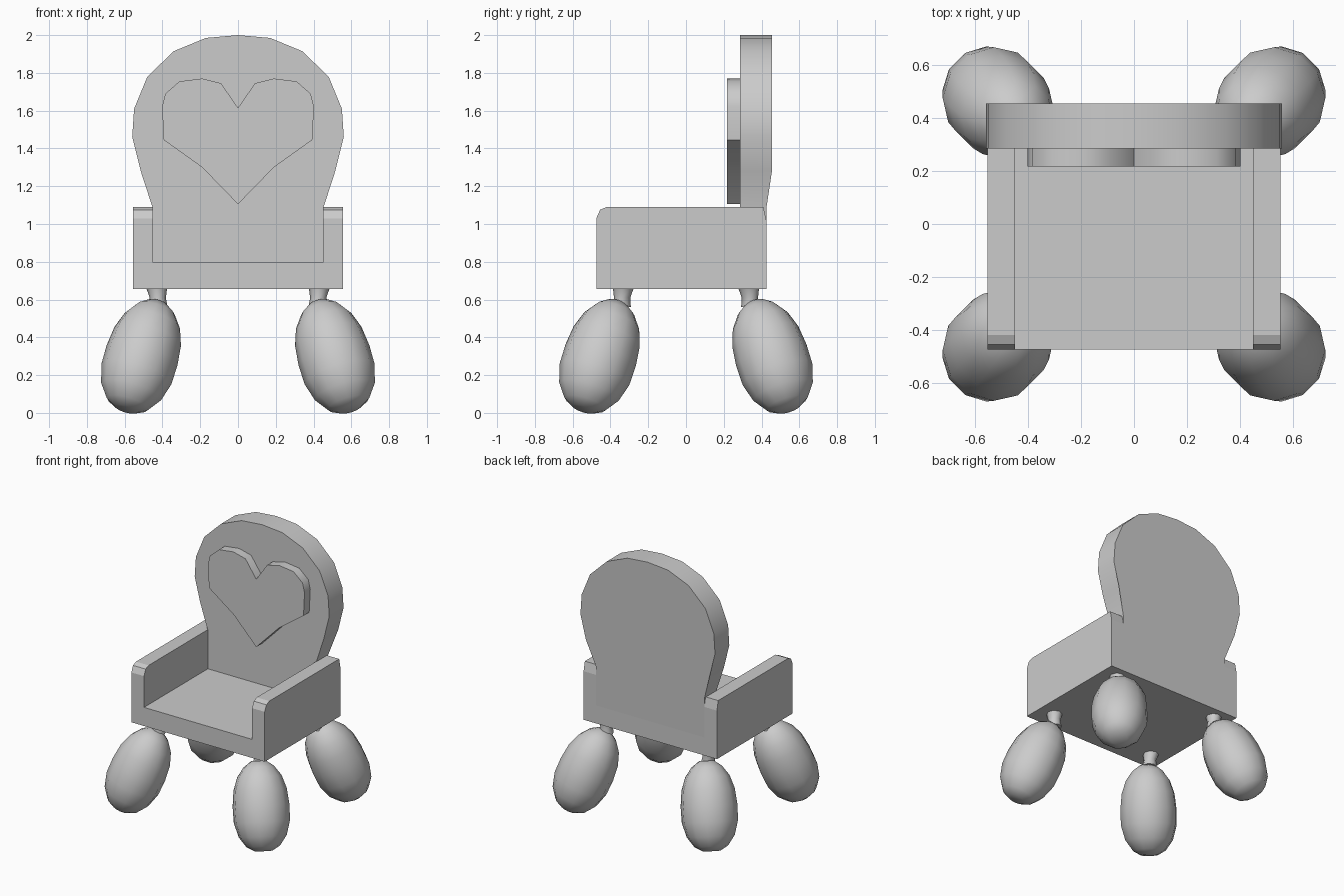
import bpy, bmesh, math
from mathutils import Vector

if "Cube" in bpy.data.objects:
    bpy.data.objects.remove(bpy.data.objects["Cube"])


def finish(name, bm, smooth=False):
    bmesh.ops.recalc_face_normals(bm, faces=bm.faces)
    me = bpy.data.meshes.new(name)
    bm.to_mesh(me)
    bm.free()
    ob = bpy.data.objects.new(name, me)
    bpy.context.collection.objects.link(ob)
    if smooth:
        bpy.ops.object.select_all(action='DESELECT')
        ob.select_set(True)
        bpy.context.view_layer.objects.active = ob
        bpy.ops.object.shade_smooth_by_angle(angle=math.radians(50))
    return ob


def prism(name, outline, offset, smooth=False, tweak=None):
    """Extrude a closed 3D outline by an offset."""
    bm = bmesh.new()
    face = bm.faces.new([bm.verts.new(p) for p in outline])
    res = bmesh.ops.extrude_face_region(bm, geom=[face], use_keep_orig=True)
    new = [g for g in res['geom'] if isinstance(g, bmesh.types.BMVert)]
    bmesh.ops.translate(bm, verts=new, vec=offset)
    if tweak:
        for v in new:
            tweak(v)
    return finish(name, bm, smooth)


def mirrored(half):
    """Complete a half outline whose first and last points lie on x = 0."""
    return half + [(-x, z) for x, z in reversed(half) if x > 0]


def tube(name, rings, sides):
    """Skin circular rings given as (centre, axis, radius), capped at both ends."""
    bm = bmesh.new()
    loops = []
    for c, axis, r in rings:
        q = Vector((0, 0, 1)).rotation_difference(axis)
        loops.append([bm.verts.new(c + q @ Vector((
            r * math.cos(2 * math.pi * i / sides), r * math.sin(2 * math.pi * i / sides), 0)))
            for i in range(sides)])
    for a, b in zip(loops, loops[1:]):
        for i in range(sides):
            j = (i + 1) % sides
            bm.faces.new((a[i], a[j], b[j], b[i]))
    bm.faces.new(loops[0])
    bm.faces.new(loops[-1])
    return finish(name, bm, True)


# Seat slab between the arms
prism("seat", [(-0.45, -0.475, 0.655), (0.45, -0.475, 0.655),
               (0.45, -0.475, 0.795), (-0.45, -0.475, 0.795)], (0, 0.9, 0))

# Armrests with a rounded upper front corner
arm = [(-0.475, 0.655), (0.425, 0.655), (0.425, 1.02), (0.41, 1.09),
       (-0.42, 1.09), (-0.455, 1.075), (-0.475, 1.03)]
for side, s in (("left", -1), ("right", 1)):
    prism(side + "_armrest", [(s * 0.45, y, z) for y, z in arm], (s * 0.105, 0, 0))

# Rounded backrest, thinner towards its foot
back = mirrored([(0, 2.0), (0.17, 1.985), (0.34, 1.915), (0.48, 1.78), (0.55, 1.61),
                 (0.56, 1.46), (0.515, 1.28), (0.45, 1.08), (0.45, 0.79), (0, 0.79)])


def thin_foot(v):
    if v.co.z < 1.15:
        v.co.y = 0.425


prism("backrest", [(x, 0.285, z) for x, z in back], (0, 0.17, 0), True, thin_foot)

# Raised heart on the backrest
heart = mirrored([(0, 1.615), (0.09, 1.745), (0.19, 1.77), (0.31, 1.755), (0.385, 1.69),
                  (0.402, 1.62), (0.393, 1.445), (0.19, 1.30), (0, 1.105)])
prism("heart", [(x, 0.217, z) for x, z in heart], (0, 0.069, 0), True)

# Splayed egg-shaped legs with thin necks under the seat
profile = [(-0.312, 0.06), (-0.28, 0.115), (-0.21, 0.165), (-0.11, 0.193), (0.0, 0.195),
           (0.11, 0.183), (0.20, 0.152), (0.265, 0.105), (0.305, 0.05)]
for sx, nx in ((-1, "left"), (1, "right")):
    for sy, ny in ((-1, "front"), (1, "back")):
        up = Vector((-sx * 0.27, -sy * 0.29, 0.90)).normalized()
        mid = Vector((sx * 0.508, sy * 0.452, 0.305))
        tube(f"{ny}_{nx}_leg", [(mid + up * t, up, r) for t, r in profile], 12)
        z = Vector((0, 0, 1))
        tube(f"{ny}_{nx}_leg_neck",
             [(Vector((sx * 0.423, sy * 0.342, 0.56)), z, 0.05),
              (Vector((sx * 0.425, sy * 0.338, 0.61)), z, 0.043),
              (Vector((sx * 0.43, sy * 0.332, 0.66)), z, 0.055)], 8)
